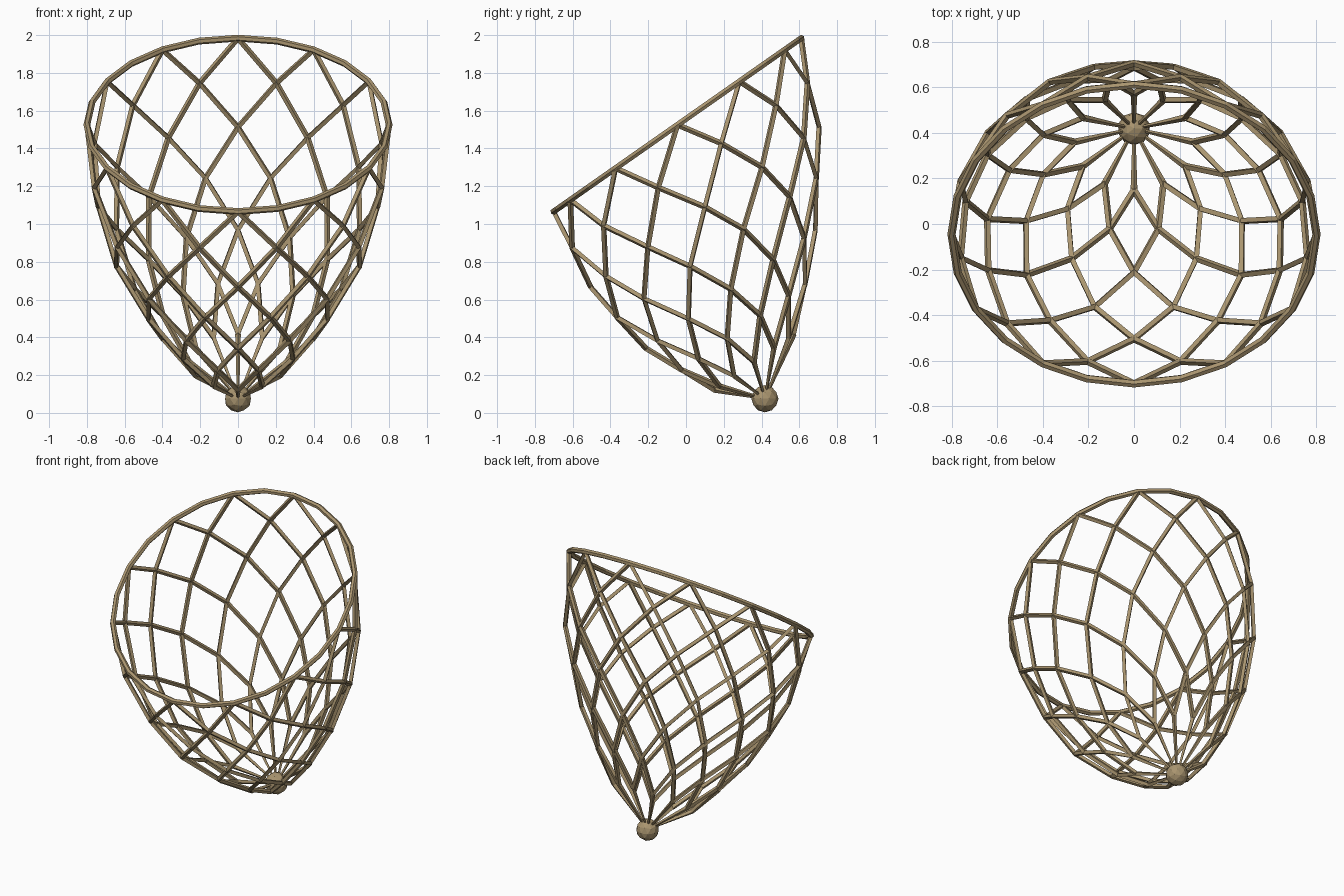
import bpy
from math import sin, cos, radians

if "Cube" in bpy.data.objects:
    bpy.data.objects.remove(bpy.data.objects["Cube"])

TILT = radians(35)
# ring levels, rim first: centre y, centre z, radius
RINGS = [(-0.045, 1.525, 0.80), (0.02, 1.31, 0.787), (0.10, 1.09, 0.738),
         (0.163, 0.875, 0.666), (0.237, 0.655, 0.547), (0.305, 0.455, 0.412),
         (0.36, 0.27, 0.258)]
APEX = (0, 0.418, 0.075)
N = 12

mat = bpy.data.materials.new("cane")
mat.diffuse_color = (0.40, 0.30, 0.16, 1)
mat.use_nodes = True
mat.node_tree.nodes["Principled BSDF"].inputs["Base Color"].default_value = mat.diffuse_color


def node(level, step):
    """Lattice point on a tilted ring; step counts 30 degree divisions."""
    cy, cz, r = RINGS[level]
    a = radians(360 / N * step)
    u = r * cos(a)
    return (r * sin(a), cy + u * cos(TILT), cz + u * sin(TILT))


def rods(name, paths, radii):
    """Square-section rods along several paths, as one mesh."""
    cu = bpy.data.curves.new(name, 'CURVE')
    cu.dimensions = '3D'
    cu.bevel_depth = 1
    cu.bevel_resolution = 0
    cu.use_fill_caps = True
    for path in paths:
        sp = cu.splines.new('POLY')
        sp.use_smooth = False
        sp.points.add(len(path) - 1)
        for p, co, r in zip(sp.points, path, radii):
            p.co = (*co, 1)
            p.radius = r
    ob = bpy.data.objects.new(name, cu)
    bpy.context.collection.objects.link(ob)
    bpy.ops.object.select_all(action='DESELECT')
    ob.select_set(True)
    bpy.context.view_layer.objects.active = ob
    bpy.ops.object.convert(target='MESH')
    ob = bpy.context.object
    ob.data.materials.clear()
    ob.data.materials.append(mat)


# crossing strands, half a division of twist per level
levels = range(len(RINGS))
for name, s in (("left_strands", -0.5), ("right_strands", 0.5)):
    rods(name, [[node(k, i + s * k) for k in levels] for i in range(N)],
         [0.015] * len(RINGS))

# tapered spokes gathering into the knob
rods("spokes", [[node(6, i), APEX] for i in range(N)], [0.015, 0.006])

# rim hoop
bpy.ops.mesh.primitive_torus_add(major_radius=0.80, minor_radius=0.018,
                                 major_segments=24, minor_segments=6,
                                 location=(0, -0.045, 1.525), rotation=(TILT, 0, 0))
rim = bpy.context.object
rim.name = "rim"
rim.data.materials.append(mat)

# knob at the tip
bpy.ops.mesh.primitive_ico_sphere_add(subdivisions=2, radius=0.072, location=APEX)
knob = bpy.context.object
knob.name = "knob"
knob.data.materials.append(mat)
